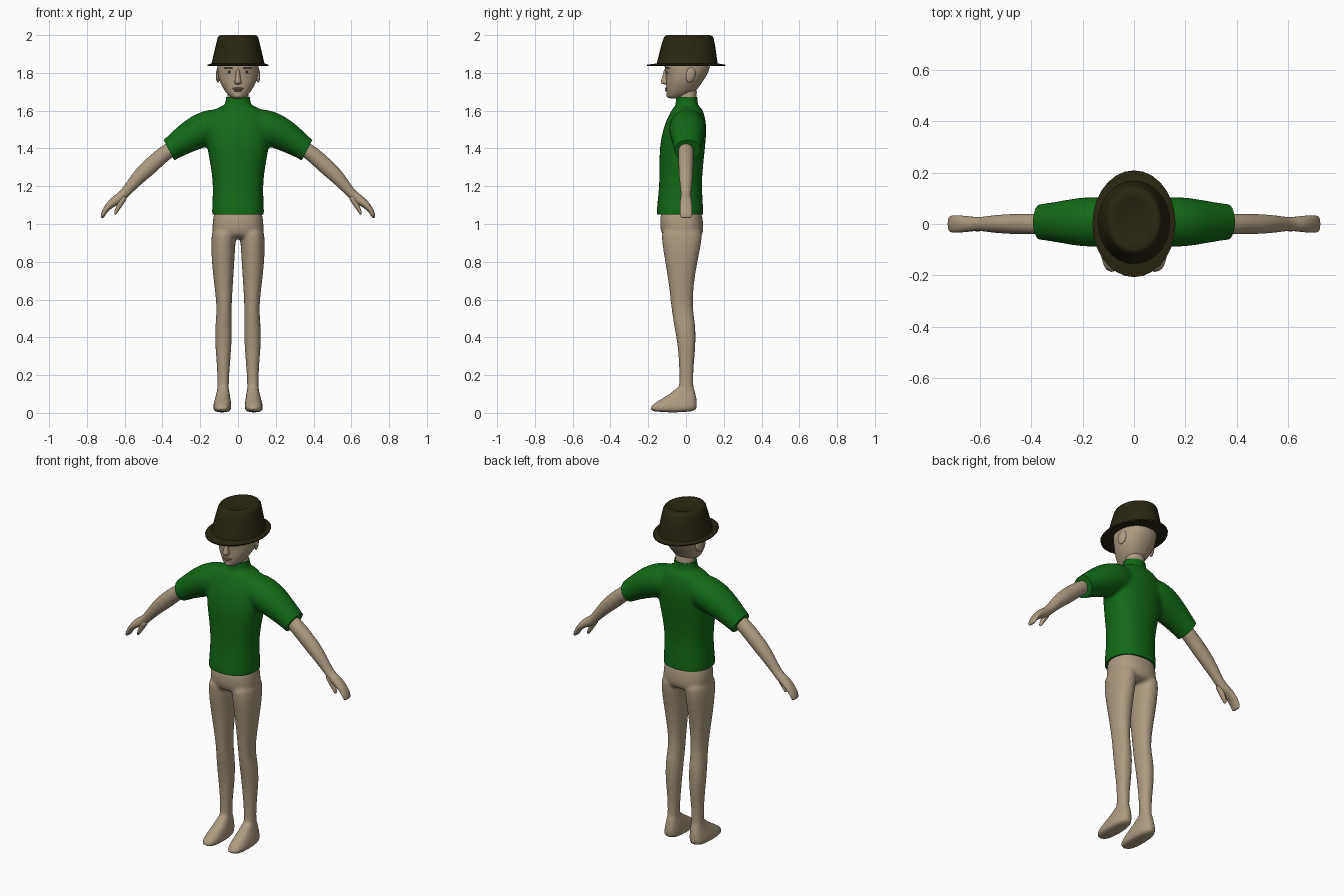
import bpy, bmesh
from math import sin, cos, pi, radians, copysign
from mathutils import Vector

cube = bpy.data.objects.get("Cube")
if cube:
    bpy.data.objects.remove(cube)


def material(name, *rgb):
    m = bpy.data.materials.new(name)
    m.use_nodes = True
    m.diffuse_color = (*rgb, 1)
    shader = m.node_tree.nodes["Principled BSDF"]
    shader.inputs["Base Color"].default_value = (*rgb, 1)
    shader.inputs["Roughness"].default_value = 0.7
    return m


skin = material("skin", 0.42, 0.33, 0.22)
green = material("shirt green", 0.006, 0.14, 0.008)
felt = material("dark felt", 0.022, 0.019, 0.006)
white = material("eye white", 0.5, 0.48, 0.38)
dark = material("dark brown", 0.03, 0.022, 0.015)
lip = material("lip", 0.34, 0.22, 0.15)


def slices(rows, side=1):
    """Level sections from rows of z, x from, x to, y from, y to."""
    return [(Vector((side * (a + b) / 2, (c + d) / 2, z)),
             Vector(((b - a) / 2, 0, 0)), Vector((0, (d - c) / 2, 0)))
            for z, a, b, c, d in rows]


def centred(rows):
    """Level sections, symmetric in x, from rows of z, half width, y from, y to."""
    return slices([(z, -w, w, c, d) for z, w, c, d in rows])


def tube(rows, side=1, y=0):
    """Sections square to a path, from rows of x, z, radius, depth radius."""
    pts = [Vector((side * r[0], y, r[1])) for r in rows]
    rings = []
    for i, (p, r) in enumerate(zip(pts, rows)):
        t = (pts[min(i + 1, len(pts) - 1)] - pts[max(i - 1, 0)]).normalized()
        rings.append((p, Vector((-t.z, 0, t.x)) * r[2], Vector((0, r[3], 0))))
    return rings


def loft(bm, rings, power=1, sides=16):
    """Skin a closed shell over sections; a power below one squares them off."""
    def bend(v):
        return copysign(abs(v) ** power, v)
    loops = [[bm.verts.new(c + u * bend(cos(2 * pi * i / sides)) + v * bend(sin(2 * pi * i / sides)))
              for i in range(sides)] for c, u, v in rings]
    faces = [bm.faces.new(loops[0]), bm.faces.new(loops[-1])]
    for a, b in zip(loops, loops[1:]):
        for i in range(sides):
            j = (i + 1) % sides
            faces.append(bm.faces.new((a[i], a[j], b[j], b[i])))
    bmesh.ops.recalc_face_normals(bm, faces=faces)


def finish(name, bm, mat, subdivide=1, voxel=0, cuts=()):
    """Make the object, bake its modifiers, trim it by planes and shade it."""
    mesh = bpy.data.meshes.new(name)
    bm.to_mesh(mesh)
    bm.free()
    ob = bpy.data.objects.new(name, mesh)
    bpy.context.collection.objects.link(ob)
    if subdivide:
        ob.modifiers.new("subdivide", "SUBSURF").levels = subdivide
    if voxel:
        fuse = ob.modifiers.new("fuse", "REMESH")
        fuse.mode, fuse.voxel_size = "VOXEL", voxel
        soft = ob.modifiers.new("soften", "SMOOTH")
        soft.factor, soft.iterations = 0.5, 8
    graph = bpy.context.evaluated_depsgraph_get()
    baked = bpy.data.meshes.new_from_object(ob.evaluated_get(graph))
    ob.modifiers.clear()
    bm = bmesh.new()
    bm.from_mesh(baked)
    for point, normal in cuts:
        cut = bmesh.ops.bisect_plane(bm, geom=bm.verts[:] + bm.edges[:] + bm.faces[:],
                                     plane_co=point, plane_no=normal, clear_outer=True)
        rim = [e for e in cut["geom_cut"] if isinstance(e, bmesh.types.BMEdge)]
        bmesh.ops.holes_fill(bm, edges=rim, sides=0)
    bm.to_mesh(baked)
    bm.free()
    ob.data = baked
    baked.name = name
    baked.materials.clear()
    baked.materials.append(mat)
    bpy.ops.object.select_all(action="DESELECT")
    ob.select_set(True)
    bpy.context.view_layer.objects.active = ob
    bpy.ops.object.shade_smooth_by_angle(angle=radians(45))
    return ob


def ball(name, loc, size, mat, turn=0, tip=0):
    bm = bmesh.new()
    bmesh.ops.create_uvsphere(bm, u_segments=16, v_segments=10, radius=1)
    bmesh.ops.scale(bm, vec=size, verts=bm.verts)
    ob = finish(name, bm, mat, subdivide=0)
    ob.location = loc
    ob.rotation_euler = (tip, 0, turn)
    return ob


# Hips, legs and feet fused into one body
bm = bmesh.new()
loft(bm, centred([(1.1, .125, -.13, .08), (1.03, .135, -.14, .09), (.98, .14, -.14, .097),
                  (.94, .135, -.13, .09), (.92, .11, -.1, .07)]), .85)
for side in (1, -1):
    loft(bm, slices([(1, .004, .14, -.138, .095), (.9, .012, .144, -.13, .085),
                     (.8, .018, .141, -.112, .062), (.68, .026, .127, -.092, .042),
                     (.56, .034, .112, -.08, .034), (.48, .031, .12, -.068, .051),
                     (.38, .032, .124, -.048, .054), (.27, .04, .114, -.038, .044),
                     (.18, .048, .109, -.034, .037), (.08, .046, .113, -.045, .048)], side), .92)
    loft(bm, slices([(.15, .05, .108, -.036, .04), (.11, .045, .113, -.07, .05),
                     (.07, .038, .124, -.14, .06), (.035, .034, .134, -.195, .062),
                     (0, .034, .134, -.202, .06)], side), .75)
finish("legs_and_feet", bm, skin, voxel=.009, cuts=[((0, 0, .002), (0, 0, -1))])

# Shirt: trunk, collar and sleeves fused, then trimmed at the hems
bm = bmesh.new()
loft(bm, centred([(.98, .143, -.165, .1), (1.06, .142, -.16, .096), (1.2, .133, -.143, .084),
                  (1.3, .146, -.143, .092), (1.41, .168, -.143, .104), (1.5, .18, -.125, .112),
                  (1.57, .16, -.098, .104), (1.615, .115, -.07, .085), (1.63, .08, -.056, .068)]), .85)
loft(bm, centred([(1.56, .085, -.07, .08), (1.62, .073, -.056, .066),
                  (1.67, .065, -.056, .061), (1.72, .063, -.056, .061)]))
for side in (1, -1):
    loft(bm, tube([(.06, 1.53, .085, .085), (.13, 1.52, .094, .1), (.2, 1.495, .095, .1),
                   (.28, 1.45, .08, .085), (.365, 1.39, .06, .07), (.44, 1.335, .055, .066)],
                  side, .008))
finish("shirt", bm, green, voxel=.01,
       cuts=[((0, 0, 1.05), (0, 0, -1)), ((0, 0, 1.672), (0, 0, 1)),
             ((.365, 0, 1.39), (.885, 0, -.466)), ((-.365, 0, 1.39), (-.885, 0, -.466))])

# Arms with mitten hands and thumbs
for label, side in (("left", 1), ("right", -1)):
    bm = bmesh.new()
    loft(bm, tube([(.31, 1.425, .04, .04), (.39, 1.375, .041, .041), (.46, 1.31, .044, .04),
                   (.51, 1.265, .041, .038), (.56, 1.21, .032, .033), (.605, 1.155, .025, .026),
                   (.637, 1.13, .029, .03), (.672, 1.108, .022, .034), (.7, 1.077, .016, .034),
                   (.715, 1.05, .012, .033), (.72, 1.03, .008, .03)], side))
    loft(bm, tube([(.597, 1.15, .016, .02), (.614, 1.125, .018, .02), (.63, 1.095, .014, .016),
                   (.645, 1.067, .01, .013), (.652, 1.05, .005, .008)], side, -.01))
    finish(label + "_arm", bm, skin, subdivide=2)

# Neck and head
bm = bmesh.new()
loft(bm, centred([(1.58, .055, -.045, .055), (1.66, .055, -.045, .055), (1.74, .06, -.04, .065)]))
finish("neck", bm, skin)
bm = bmesh.new()
loft(bm, centred([(1.664, .022, -.088, -.045), (1.672, .04, -.1, -.01), (1.695, .064, -.105, .045),
                  (1.725, .083, -.106, .07), (1.755, .099, -.106, .09), (1.79, .106, -.107, .113),
                  (1.82, .11, -.114, .126), (1.86, .11, -.115, .132), (1.9, .09, -.09, .11)]),
     .92, 24)
finish("head", bm, skin, subdivide=2)

# Nose, mouth and chin
bm = bmesh.new()
loft(bm, centred([(1.825, .01, -.118, -.09), (1.79, .011, -.121, -.09), (1.765, .015, -.131, -.09),
                  (1.75, .021, -.137, -.09), (1.738, .015, -.122, -.09)]))
finish("nose", bm, skin)
ball("upper_lip", (0, -.1, 1.717), (.03, .012, .006), lip)
ball("lower_lip", (0, -.099, 1.707), (.024, .012, .006), lip)
ball("chin", (0, -.084, 1.682), (.026, .02, .016), skin)

# Ears, eyes and brows
for label, side in (("left", 1), ("right", -1)):
    ball(label + "_ear", (side * .105, .025, 1.79), (.01, .026, .042), skin, side * .3, -.25)
    ball(label + "_eye", (side * .046, -.093, 1.804), (.023, .009, .009), white, side * .35)
    ball(label + "_iris", (side * .046, -.1, 1.804), (.008, .004, .008), dark, side * .35)
    ball(label + "_brow", (side * .048, -.097, 1.826), (.028, .009, .004), dark, side * .35)

# Hat: brim, tapering crown and a dented top
bm = bmesh.new()
loft(bm, centred([(1.84, .1, -.11, .12), (1.836, .16, -.205, .207), (1.843, .162, -.207, .209),
                  (1.85, .14, -.155, .168), (1.88, .133, -.147, .163), (1.94, .119, -.132, .155),
                  (1.985, .108, -.118, .146), (1.996, .102, -.11, .138), (2, .092, -.1, .126),
                  (1.996, .07, -.075, .1), (1.982, .04, -.05, .07)]), sides=28)
finish("hat", bm, felt, subdivide=0)
